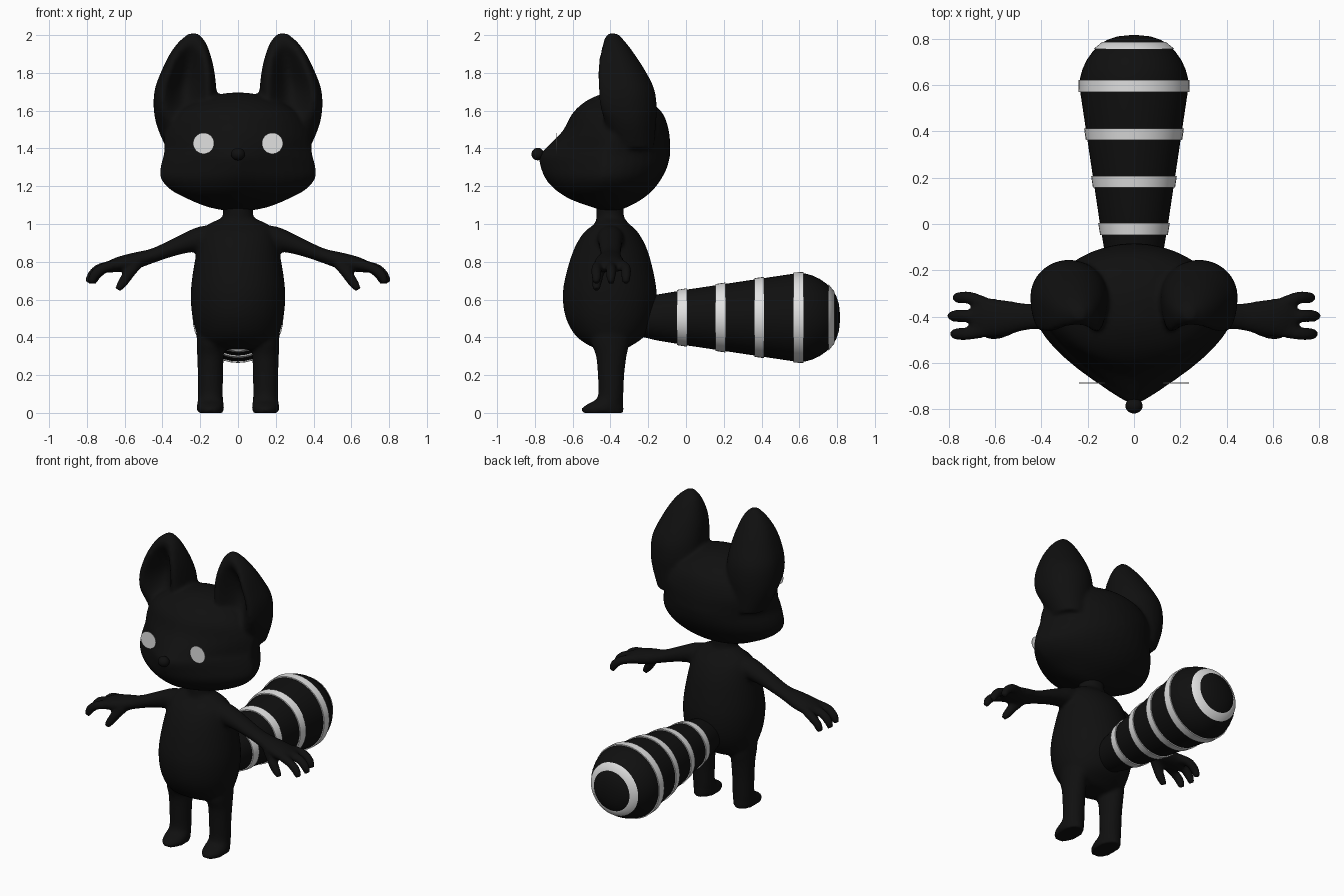
import bpy, bmesh, math
from mathutils import Vector

if "Cube" in bpy.data.objects:
    bpy.data.objects.remove(bpy.data.objects["Cube"])


def material(name, value):
    m = bpy.data.materials.new(name)
    m.diffuse_color = (value, value, value, 1)
    m.use_nodes = True
    m.node_tree.nodes["Principled BSDF"].inputs["Base Color"].default_value = m.diffuse_color
    return m


BLACK = material("black fur", 0.005)
WHITE = material("soft white", 0.75)


def spline(rows, steps=4):
    """Catmull-Rom interpolation of rows of numbers."""
    out = []
    for i in range(len(rows) - 1):
        quad = [rows[max(0, min(len(rows) - 1, i + k))] for k in (-1, 0, 1, 2)]
        for s in range(steps):
            t = s / steps
            out.append([0.5 * (2 * b + (c - a) * t + (2 * a - 5 * b + 4 * c - d) * t * t
                               + (3 * b - a - 3 * c + d) * t ** 3) for a, b, c, d in zip(*quad)])
    return out + [list(rows[-1])]


def loft(bm, rings, caps=True):
    loops = [[bm.verts.new(p) for p in r] for r in rings]
    n = len(loops[0])
    for a, b in zip(loops, loops[1:]):
        for i in range(n):
            j = (i + 1) % n
            bm.faces.new((a[i], a[j], b[j], b[i]))
    if caps:
        bm.faces.new(loops[0][::-1])
        bm.faces.new(loops[-1])


def section(z, cx, w, front, back, p=2.0, n=40):
    """Horizontal ring: elliptical behind, superelliptical (pointed when p is low) in front."""
    cy = front * 0.5 + back * 0.5
    ring = []
    for i in range(n):
        a = 2 * math.pi * i / n
        c, s = math.cos(a), math.sin(a)
        e = 2 / p if s < 0 else 1.0
        x = math.copysign(abs(c) ** e, c) * w
        y = cy - abs(s) ** e * (cy - front) if s < 0 else cy + s * (back - cy)
        ring.append((cx + x, y, z))
    return ring


def tube(bm, path, n=16):
    """Round limb along rows of x, y, z, radius."""
    rows = spline(path)
    rings = []
    for i, (x, y, z, r) in enumerate(rows):
        a, b = rows[max(0, i - 1)], rows[min(len(rows) - 1, i + 1)]
        q = Vector([b[k] - a[k] for k in range(3)]).to_track_quat('Z', 'Y')
        rings.append([Vector((x, y, z)) + q @ Vector((r * math.cos(t), r * math.sin(t), 0))
                      for t in (2 * math.pi * k / n for k in range(n))])
    loft(bm, rings)


def finish(bm, name, mat, blend=False):
    bmesh.ops.recalc_face_normals(bm, faces=bm.faces)
    me = bpy.data.meshes.new(name)
    bm.to_mesh(me)
    bm.free()
    ob = bpy.data.objects.new(name, me)
    bpy.context.collection.objects.link(ob)
    me.materials.append(mat)
    if blend:
        # fuse the overlapping volumes into one soft skin
        r = ob.modifiers.new("fuse", 'REMESH')
        r.mode = 'VOXEL'
        r.voxel_size = 0.012
        r.use_smooth_shade = True
        s = ob.modifiers.new("soften", 'SMOOTH')
        s.factor = 0.5
        s.iterations = 4
    else:
        bpy.ops.object.select_all(action='DESELECT')
        ob.select_set(True)
        bpy.context.view_layer.objects.active = ob
        bpy.ops.object.shade_smooth_by_angle(angle=math.radians(40))
    return ob


# Head: z, half width, front y, back y, front exponent
bm = bmesh.new()
head = [(1.07, .06, -.44, -.36, 2), (1.09, .16, -.5, -.31, 1.9), (1.13, .26, -.61, -.235, 1.7),
        (1.18, .355, -.69, -.175, 1.5), (1.24, .408, -.745, -.13, 1.35), (1.30, .41, -.77, -.1, 1.25),
        (1.36, .395, -.78, -.085, 1.2), (1.40, .39, -.745, -.083, 1.25), (1.49, .385, -.655, -.09, 1.6),
        (1.58, .33, -.605, -.12, 1.9), (1.64, .24, -.545, -.18, 2), (1.68, .13, -.47, -.26, 2),
        (1.695, .04, -.41, -.33, 2)]
loft(bm, [section(z, 0, w, f, b, p) for z, w, f, b, p in spline(head)])

# Cupped ears: z, centre x, centre y, half width, half depth, hollow amount
ear = [(1.40, .28, -.28, .10, .11, 0), (1.52, .285, -.30, .145, .14, .2), (1.62, .28, -.312, .167, .157, .8),
       (1.72, .277, -.322, .162, .152, 1), (1.82, .264, -.348, .137, .127, 1), (1.90, .254, -.368, .107, .095, .8),
       (1.965, .243, -.382, .07, .06, .3), (2.008, .236, -.388, .025, .025, 0)]
for side in (-1, 1):
    rings = []
    for z, cx, cy, rx, ry, d in spline(ear):
        ring = []
        for i in range(36):
            a = 2 * math.pi * i / 36
            s = math.sin(a)
            y = s if s > 0 else s * (1 + .7 * d) * (1 - .9 * d * s ** 4)
            ring.append((side * (cx + rx * math.cos(a)), cy + ry * y, z))
        rings.append(ring)
    loft(bm, rings)
finish(bm, "head", BLACK, True)

# Torso and neck: z, half width, front y, back y
bm = bmesh.new()
torso = [(.335, .11, -.45, -.33), (.355, .185, -.51, -.29), (.41, .215, -.585, -.215), (.5, .24, -.635, -.17),
         (.6, .25, -.652, -.155), (.7, .245, -.643, -.163), (.85, .22, -.60, -.2), (.95, .195, -.545, -.25),
         (1.0, .155, -.485, -.3), (1.03, .09, -.475, -.325), (1.06, .08, -.475, -.33), (1.12, .085, -.475, -.33)]
loft(bm, [section(z, 0, w, f, b) for z, w, f, b in spline(torso)])

# Legs with feet: z, half width, front y, back y
leg = [(0, .068, -.55, -.33), (.025, .072, -.552, -.33), (.05, .07, -.515, -.333), (.085, .066, -.467, -.332),
       (.2, .067, -.467, -.327), (.3, .07, -.476, -.315), (.37, .072, -.5, -.3), (.45, .075, -.5, -.3)]
# Arms: x, y, z, half height, half depth
arm = [(.08, -.4, .92, .07, .08), (.2, -.4, .922, .066, .07), (.32, -.4, .885, .05, .06), (.45, -.4, .833, .04, .056),
       (.55, -.405, .803, .046, .075), (.64, -.405, .785, .04, .085), (.70, -.403, .77, .026, .075)]
for side in (-1, 1):
    loft(bm, [section(z, side * .146, w, f, b) for z, w, f, b in spline(leg)])
    loft(bm, [[(side * x, y + ry * math.cos(a), z + rz * math.sin(a))
               for a in (2 * math.pi * i / 28 for i in range(28))] for x, y, z, rz, ry in spline(arm)])
    # Three fingers and a thumb
    for y0, y1, tip in ((-.46, -.475, .778), (-.4, -.397, .79), (-.345, -.318, .768)):
        tube(bm, [(side * .64, y0, .785, .028), (side * (tip - .06), y1, .765, .027),
                  (side * (tip - .015), y1, .725, .026), (side * tip, y1, .685, .018)])
    tube(bm, [(side * .54, -.445, .79, .035), (side * .58, -.465, .735, .03),
              (side * .61, -.472, .69, .027), (side * .638, -.475, .652, .018)])
finish(bm, "body", BLACK, True)

# Tail: y, radius
TAIL = [(-.24, .10), (-.16, .12), (0, .147), (.59, .235), (.63, .233), (.67, .222), (.71, .203),
        (.745, .178), (.775, .148), (.795, .115), (.81, .07), (.815, .02)]


def tail_radius(y):
    for (y0, r0), (y1, r1) in zip(TAIL, TAIL[1:]):
        if y <= y1:
            return r0 + (r1 - r0) * (y - y0) / (y1 - y0)


def hoop(y, r, n=40):
    return [(r * math.cos(2 * math.pi * i / n), y, .505 + r * math.sin(2 * math.pi * i / n)) for i in range(n)]


bm = bmesh.new()
loft(bm, [hoop(y, r) for y, r in TAIL])
finish(bm, "tail", BLACK)

# Raised tail bands
bm = bmesh.new()
for y0, y1 in ((-.047, .005), (.157, .208), (.362, .412), (.57, .622), (.755, .785)):
    r0, r1 = tail_radius(y0), tail_radius(y1)
    loft(bm, [hoop(y0, r0 - .01), hoop(y0, r0 + .007), hoop(y1, r1 + .007), hoop(y1, r1 - .01)], caps=False)
finish(bm, "tail_bands", WHITE)

# Flat round eyes
bm = bmesh.new()
for side in (-1, 1):
    loft(bm, [[(side * .182 + .056 * math.cos(a), y, 1.427 + .056 * math.sin(a))
               for a in (2 * math.pi * i / 32 for i in range(32))] for y in (-.688, -.685)])
finish(bm, "eyes", WHITE)

# Nose
bm = bmesh.new()
bmesh.ops.create_uvsphere(bm, u_segments=24, v_segments=16, radius=1)
for v in bm.verts:
    v.co = (v.co.x * .037, v.co.y * .033 - .785, v.co.z * .033 + 1.37)
finish(bm, "nose", BLACK)
